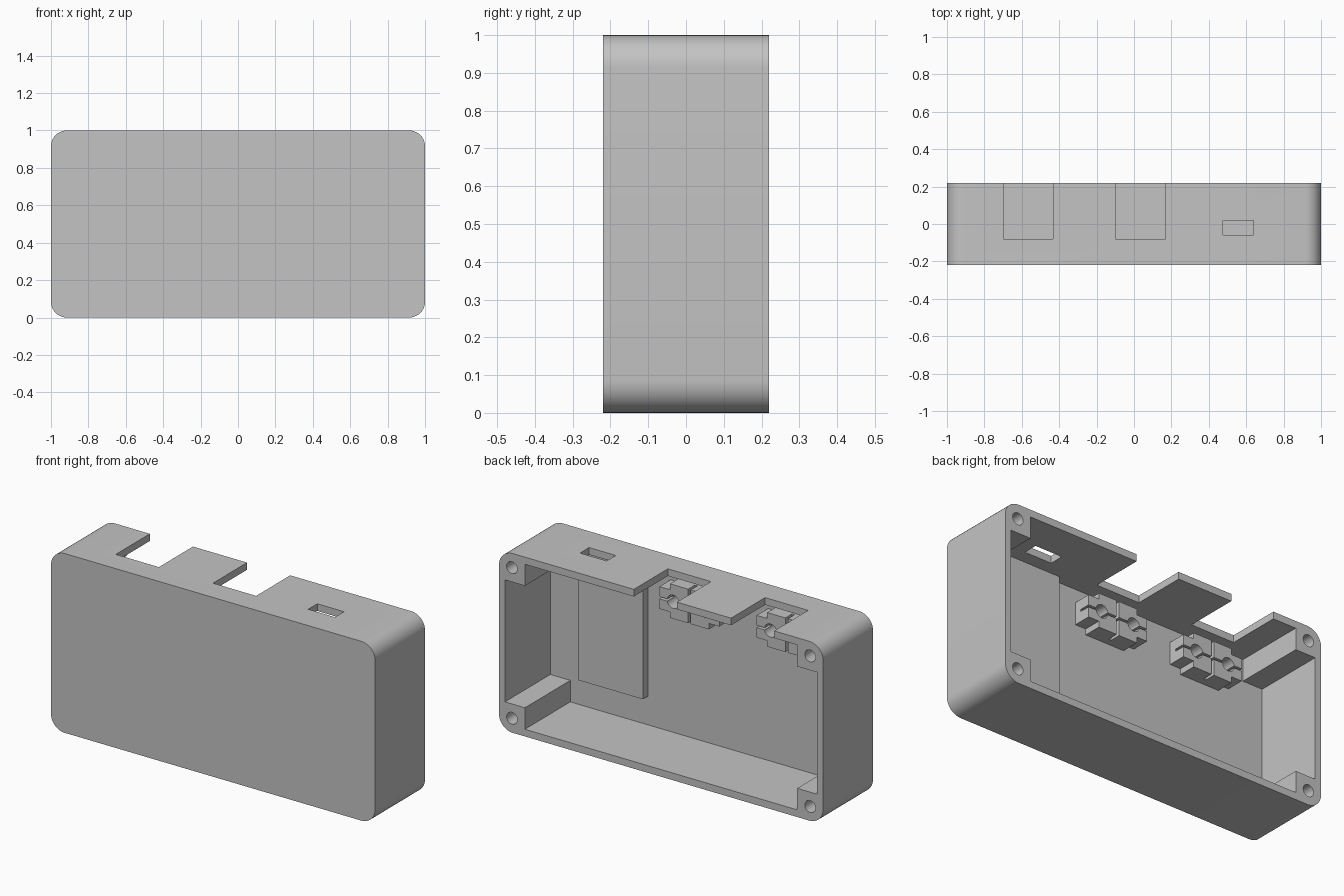
import bpy, bmesh, math

if "Cube" in bpy.data.objects:
    bpy.data.objects.remove(bpy.data.objects["Cube"], do_unlink=True)

grey = bpy.data.materials.new("plain grey")
grey.use_nodes = True
colour = (0.55, 0.55, 0.55, 1)
grey.diffuse_color = colour
grey.node_tree.nodes["Principled BSDF"].inputs["Base Color"].default_value = colour

BACK, FRONT, WALL = 0.22, -0.22, 0.04
INNER = FRONT + WALL          # inside of the front panel
CLIP_FACE = -0.08
CLIP_Z = 0.825
CLIP_X = (-0.565, 0.035)


def prism(name, outline, y0, y1):
    """Extrude an (x, z) outline from y0 to y1."""
    bm = bmesh.new()
    face = bm.faces.new([bm.verts.new((x, y0, z)) for x, z in outline])
    moved = bmesh.ops.extrude_face_region(bm, geom=[face])["geom"]
    verts = [v for v in moved if isinstance(v, bmesh.types.BMVert)]
    bmesh.ops.translate(bm, verts=verts, vec=(0, y1 - y0, 0))
    bmesh.ops.recalc_face_normals(bm, faces=bm.faces)
    mesh = bpy.data.meshes.new(name)
    bm.to_mesh(mesh)
    bm.free()
    mesh.materials.append(grey)
    obj = bpy.data.objects.new(name, mesh)
    bpy.context.collection.objects.link(obj)
    return obj


def box(name, x0, x1, y0, y1, z0, z1):
    return prism(name, [(x0, z0), (x1, z0), (x1, z1), (x0, z1)], y0, y1)


def arc(cx, cz, r, start, end, steps):
    angles = [math.radians(start + (end - start) * i / steps) for i in range(steps + 1)]
    return [(cx + r * math.cos(a), cz + r * math.sin(a)) for a in angles]


def hole(x, z, r, y0, y1):
    return prism("hole_cutter", arc(x, z, r, 0, 360, 24)[:-1], y0, y1)


def stepped(cx, cz, wide, narrow, tall, short):
    """Rectangle outline with a square step taken out of each corner."""
    quarter = [(wide, short), (narrow, short), (narrow, tall)]
    pts = []
    for sx, sz in ((1, 1), (-1, 1), (-1, -1), (1, -1)):
        part = [(cx + sx * x, cz + sz * z) for x, z in quarter]
        pts += part if sx * sz > 0 else part[::-1]
    return pts


def carve(obj, cutters):
    """Subtract each cutter in turn, then discard the cutters."""
    for c in cutters:
        c.hide_render = True
        mod = obj.modifiers.new("cut", "BOOLEAN")
        mod.operation, mod.solver, mod.object = "DIFFERENCE", "EXACT", c
    deps = bpy.context.evaluated_depsgraph_get()
    mesh = bpy.data.meshes.new_from_object(obj.evaluated_get(deps))
    obj.modifiers.clear()
    obj.data = mesh
    for c in cutters:
        bpy.data.objects.remove(c, do_unlink=True)


# Rounded case
R = 0.085
corners = []
for i, (cx, cz) in enumerate([(1 - R, 1 - R), (R - 1, 1 - R), (R - 1, R), (1 - R, R)]):
    corners += arc(cx, cz, R, 90 * i, 90 * i + 90, 10)
case = prism("case", corners, FRONT, BACK)

# Cavity that leaves square screw posts, plus cable notches and port slot
cuts = [prism("cavity_cutter", stepped(0, 0.5, 0.963, 0.84, 0.46, 0.34), INNER, 0.3)]
for cx in CLIP_X:
    cuts.append(box("notch_cutter", cx - 0.133, cx + 0.133, CLIP_FACE, 0.3, 0.9, 1.1))
cuts.append(box("port_cutter", 0.475, 0.64, -0.06, 0.02, 0.9, 1.1))
for x in (-0.92, 0.92):
    for z in (0.08, 0.92):
        cuts.append(hole(x, z, 0.033, -0.1, 0.3))
carve(case, cuts)

# Raised board pad on the inside of the front panel
pad = box("board_pad", 0.36, 0.76, INNER - 0.01, -0.135, 0.2, 0.965)

# Socket blocks with two holes and a cross groove
parts = [case, pad]
for side, cx in zip(("right", "left"), CLIP_X):
    block = prism("socket_block_" + side,
                  stepped(cx, CLIP_Z, 0.185, 0.12, 0.095, 0.062), INNER - 0.01, CLIP_FACE)
    tools = [hole(cx + dx, CLIP_Z, 0.037, INNER, 0) for dx in (-0.1, 0.1)]
    tools.append(box("groove_cutter", cx - 0.008, cx + 0.008, -0.14, 0, 0.6, 1))
    tools.append(box("groove_cutter", cx - 0.3, cx + 0.3, -0.14, 0, CLIP_Z - 0.006, CLIP_Z + 0.006))
    carve(block, tools)
    parts.append(block)

# Smooth the rounded surfaces, keep hard edges
for obj in bpy.context.selected_objects:
    obj.select_set(False)
for obj in parts:
    obj.select_set(True)
bpy.context.view_layer.objects.active = case
bpy.ops.object.shade_smooth_by_angle(angle=math.radians(30))
